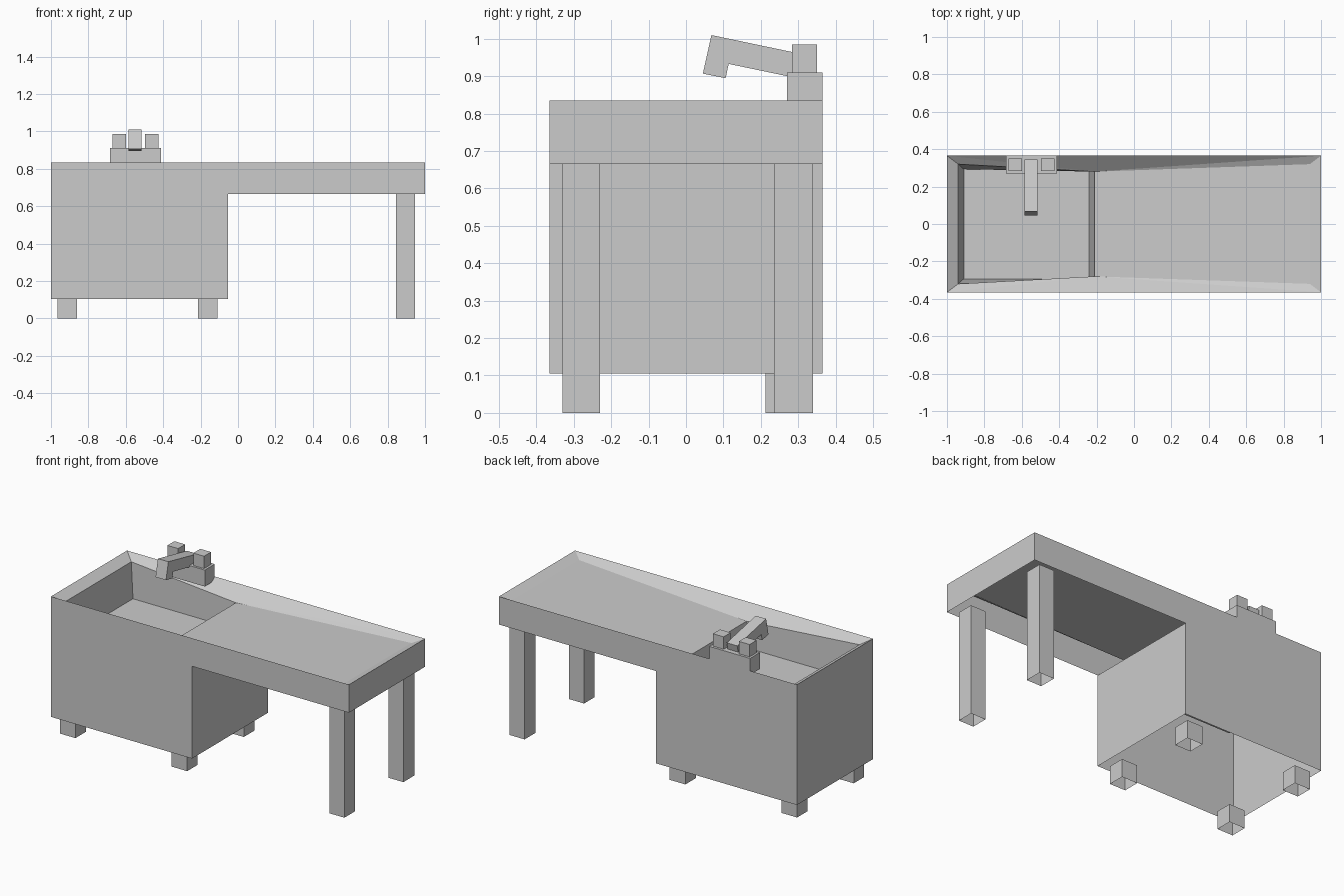
import bpy

if "Cube" in bpy.data.objects:
    bpy.data.objects.remove(bpy.data.objects["Cube"])


def mesh_object(name, verts, faces):
    mesh = bpy.data.meshes.new(name)
    mesh.from_pydata(verts, [], faces)
    mesh.update()
    ob = bpy.data.objects.new(name, mesh)
    bpy.context.collection.objects.link(ob)
    return ob


def box(name, x0, x1, y0, y1, z0, z1, open_ends=False):
    """Axis-aligned box; open_ends leaves it a hollow tube along z."""
    verts = [(x, y, z) for z in (z0, z1)
             for x, y in ((x0, y0), (x1, y0), (x1, y1), (x0, y1))]
    faces = [(i, (i + 1) % 4, (i + 1) % 4 + 4, i + 4) for i in range(4)]
    if not open_ends:
        faces += [(3, 2, 1, 0), (4, 5, 6, 7)]
    return mesh_object(name, verts, faces)


def extrude_x(name, profile, x0, x1):
    """Closed solid from a y-z profile."""
    n = len(profile)
    verts = [(x, y, z) for x in (x0, x1) for y, z in profile]
    faces = [(i, (i + 1) % n, (i + 1) % n + n, i + n) for i in range(n)]
    faces += [tuple(range(n))[::-1], tuple(range(n, 2 * n))]
    return mesh_object(name, verts, faces)


# Cabinet skirt: L-shaped sheet walls, open underneath
W = 0.365
TOP, STEP, BOTTOM = 0.835, 0.665, 0.105
outline = [(-1, TOP), (-1, BOTTOM), (-0.053, BOTTOM), (-0.053, STEP), (1, STEP), (1, TOP)]
walls = [(x, y, z) for y in (-W, W) for x, z in outline]
mesh_object("cabinet_walls", walls, [
    (0, 1, 2, 3, 4, 5), (11, 10, 9, 8, 7, 6),      # front, back
    (0, 6, 7, 1), (2, 8, 9, 3), (4, 10, 11, 5)])   # left end, step, right end

# Countertop: sloped rim, draining board and basin; front/back point pairs
stations = [(-1, W, TOP), (1, W, TOP),                    # outer rim
            (-0.94, 0.32, 0.80), (-0.21, 0.28, 0.762),    # basin mouth
            (0.94, 0.32, 0.81),                           # board end
            (-0.91, 0.293, 0.594), (-0.24, 0.293, 0.594)]  # basin floor
pts = [(x, s * y, z) for x, y, z in stations for s in (-1, 1)]
top_faces = [(0, 4, 5, 1), (2, 3, 9, 8),       # end rims
             (6, 8, 9, 7),                     # draining board
             (4, 10, 11, 5), (6, 7, 13, 12),   # basin end walls
             (10, 12, 13, 11)]                 # basin floor
for side in (0, 1):
    strips = [(0, 6, 4), (0, 2, 6), (2, 8, 6), (4, 6, 12, 10)]
    for f in strips:
        f = tuple(i + side for i in f)
        top_faces.append(f[::-1] if side else f)
mesh_object("sink_top", pts, top_faces)

# Short feet below the cabinet and tall legs below the board
for label, y0, y1 in (("front", -0.33, -0.23), ("back", 0.213, 0.313)):
    box(label + "_left_foot", -0.965, -0.86, y0, y1, 0, 0.11, True)
    box(label + "_inner_foot", -0.215, -0.11, y0, y1, 0, 0.11, True)
for label, y0, y1 in (("front", -0.33, -0.23), ("back", 0.235, 0.34)):
    box(label + "_tall_leg", 0.845, 0.945, y0, y1, 0, STEP + 0.003, True)

# Tap: base block, two handles and hooked spout
box("tap_base", -0.685, -0.412, 0.27, W, 0.81, 0.91)
for label, x0 in (("left", -0.672), ("right", -0.498)):
    box(label + "_tap_handle", x0, x0 + 0.072, 0.283, 0.35, 0.90, 0.985)
extrude_x("spout", [(0.068, 1.01), (0.045, 0.907), (0.106, 0.895),
                    (0.114, 0.933), (0.33, 0.888), (0.345, 0.952)], -0.585, -0.515)
